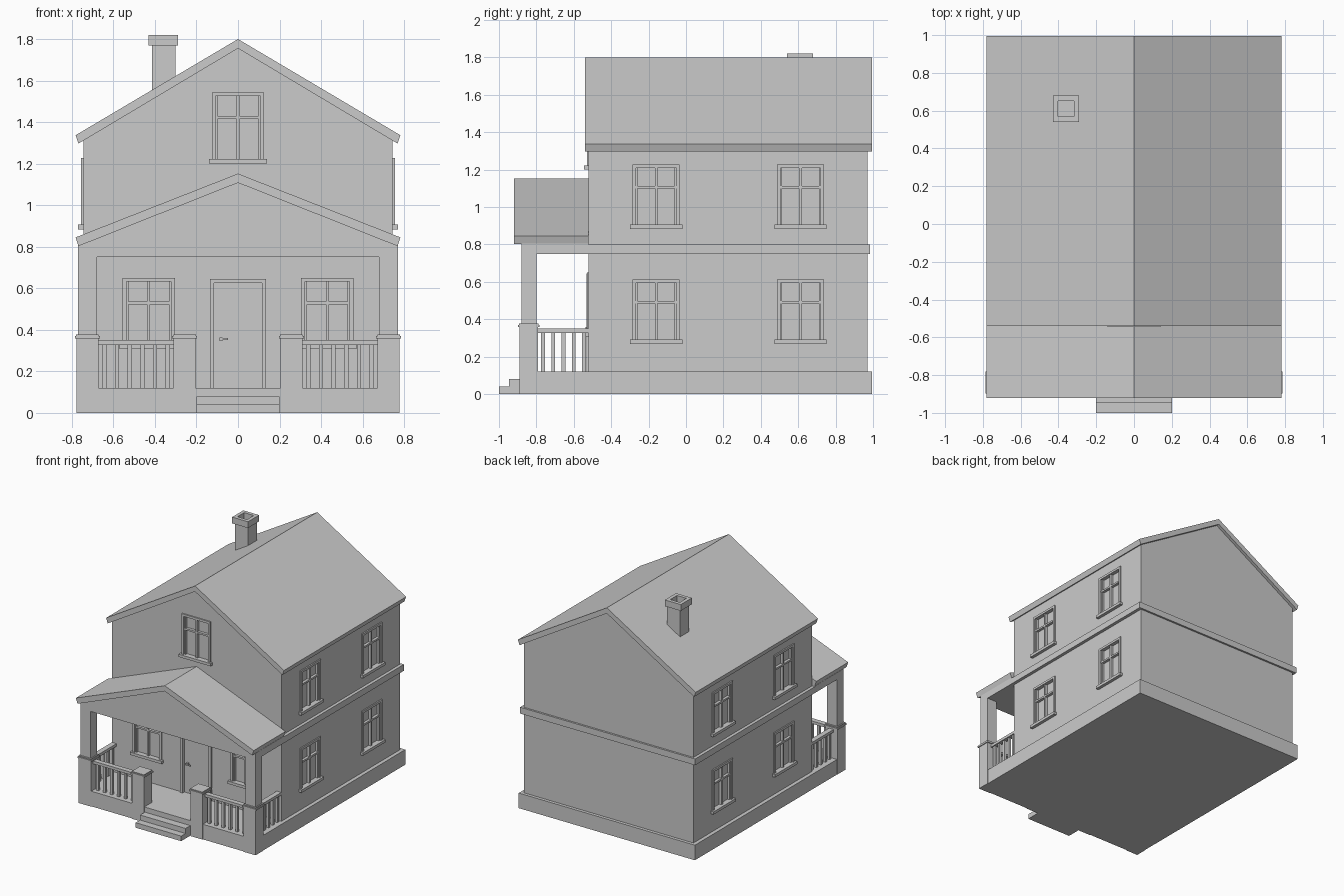
import bpy, bmesh
from math import pi
from mathutils import Matrix, Vector

if "Cube" in bpy.data.objects:
    bpy.data.objects.remove(bpy.data.objects["Cube"])

# One plain grey for the whole house
grey = bpy.data.materials.new("plain grey")
grey.use_nodes = True
COLOUR = (0.6, 0.6, 0.6, 1)
grey.diffuse_color = COLOUR
grey.node_tree.nodes["Principled BSDF"].inputs["Base Color"].default_value = COLOUR


def finish(name, bm, matrix=Matrix()):
    bmesh.ops.recalc_face_normals(bm, faces=bm.faces)
    mesh = bpy.data.meshes.new(name)
    bm.to_mesh(mesh)
    bm.free()
    mesh.transform(matrix)
    mesh.materials.append(grey)
    obj = bpy.data.objects.new(name, mesh)
    bpy.context.collection.objects.link(obj)
    return obj


def add_box(bm, x, y, z):
    """Add a box given (min, max) pairs."""
    size = Matrix.Diagonal((x[1] - x[0], y[1] - y[0], z[1] - z[0], 1))
    mid = Vector((sum(x) / 2, sum(y) / 2, sum(z) / 2))
    bmesh.ops.create_cube(bm, size=1, matrix=Matrix.Translation(mid) @ size)


def boxes(name, parts, matrix=Matrix()):
    bm = bmesh.new()
    for part in parts:
        add_box(bm, *part)
    return finish(name, bm, matrix)


def extrude_y(name, profile, y0, y1):
    """Extrude an x-z outline along y."""
    bm = bmesh.new()
    face = bm.faces.new([bm.verts.new((x, y0, z)) for x, z in profile])
    out = bmesh.ops.extrude_face_region(bm, geom=[face])
    verts = [v for v in out["geom"] if isinstance(v, bmesh.types.BMVert)]
    bmesh.ops.translate(bm, verts=verts, vec=(0, y1 - y0, 0))
    return finish(name, bm)


def cut(obj, cutters):
    for c in cutters:
        c.hide_render = True
        mod = obj.modifiers.new("cut", 'BOOLEAN')
        mod.operation, mod.solver, mod.object = 'DIFFERENCE', 'EXACT', c
    graph = bpy.context.evaluated_depsgraph_get()
    mesh = bpy.data.meshes.new_from_object(obj.evaluated_get(graph))
    obj.modifiers.clear()
    obj.data = mesh
    for c in cutters:
        bpy.data.objects.remove(c)


def span(mid, half):
    return (mid - half, mid + half)


WALL_X, WALL_FRONT, WALL_BACK = 0.745, -0.52, 0.97
BASE = 0.12

# Foundation and entrance steps
boxes("foundation", [((-0.775, 0.775), (-0.885, 0.995), (0, BASE))])
boxes("front_steps", [((-0.2, 0.2), (-1, -0.88), (0, 0.04)),
                      ((-0.2, 0.2), (-0.945, -0.88), (0.04, 0.08))])

# House walls with gabled top, and the band between floors
walls = extrude_y("house_walls", [(-WALL_X, BASE), (WALL_X, BASE), (WALL_X, 1.32),
                                  (0, 1.765), (-WALL_X, 1.32)], WALL_FRONT, WALL_BACK)
boxes("floor_band", [((-0.77, 0.77), (WALL_FRONT, 0.985), (0.75, 0.80))])


# Roofs: folded slabs with square-cut eaves
def roof(name, ridge, ridge_under, eave, eave_under, y0, y1):
    extrude_y(name, [(0, ridge), (0.782, eave), (0.768, eave_under), (0, ridge_under),
                     (-0.768, eave_under), (-0.782, eave)], y0, y1)


roof("main_roof", 1.80, 1.755, 1.337, 1.297, -0.54, 0.995)
roof("porch_roof", 1.152, 1.108, 0.845, 0.803, -0.92, WALL_FRONT)
extrude_y("porch_gable", [(-0.77, 0.75), (0.77, 0.75), (0.77, 0.805), (0, 1.112),
                          (-0.77, 0.805)], -0.88, WALL_FRONT)

# Chimney with a hollow cap
chimney = boxes("chimney", [((-0.415, -0.30), (0.553, 0.667), (1.4, 1.78))])
cap = boxes("chimney_cap", [((-0.43, -0.29), (0.54, 0.68), (1.77, 1.82))])
for part in (chimney, cap):
    cut(part, [boxes("flue", [((-0.402, -0.318), (0.568, 0.652), (1.7, 1.9))])])


# Windows: local x runs along the wall, local -y points outwards
recesses = []


def window(name, matrix):
    half, height, rim, out, depth = 0.126, 0.325, 0.018, 0.01, 0.02
    hole = half - rim
    parts = [(span(s * (half - rim / 2), rim / 2), (-out, 0), (0, height)) for s in (-1, 1)]
    parts += [((-hole, hole), (-out, 0), (height - rim, height)),
              ((-half - 0.014, half + 0.014), (-0.025, 0), (-0.018, 0.004)),
              (span(0, 0.007), (-0.002, depth), (0, height - rim)),
              ((-hole, hole), (-0.002, depth), span(0.205, 0.007))]
    # Slim sash inside the frame
    parts += [(span(s * (hole - 0.005), 0.005), (0.002, depth), (0, height - rim))
              for s in (-1, 1)]
    boxes(name, parts, matrix)
    recesses.append(boxes("recess", [((-hole, hole), (-0.05, depth), (0.002, height - rim))],
                          matrix))


for side, label in ((1, "left"), (-1, "right")):
    turn = Matrix.Rotation(side * pi / 2, 4, 'Z')
    for z, floor in ((0.287, "lower"), (0.902, "upper")):
        for y, place in ((-0.16, "front"), (0.612, "rear")):
            window(f"{label}_{floor}_{place}_window",
                   Matrix.Translation((side * WALL_X, y, z)) @ turn)
    window(f"porch_{label}_window", Matrix.Translation((side * 0.43, WALL_FRONT, 0.325)))
window("gable_window", Matrix.Translation((0, WALL_FRONT, 1.218)))

# Door frame, recessed door and handle
frame_y = (WALL_FRONT - 0.013, WALL_FRONT)
boxes("door_frame", [(span(s * 0.125, 0.01), frame_y, (BASE, 0.645)) for s in (-1, 1)]
      + [((-0.115, 0.115), frame_y, (0.625, 0.645))])
recesses.append(boxes("recess", [((-0.115, 0.115), (-0.6, -0.51), (0.1, 0.625))]))
boxes("door_handle", [((-0.09, -0.075), (-0.53, -0.51), span(0.355, 0.008)),
                      ((-0.09, -0.048), (-0.537, -0.528), span(0.355, 0.005))])
cut(walls, recesses)

# Porch pedestals, posts and railings, mirrored left and right
for s, label in ((1, "left"), (-1, "right")):
    for x, y, place, foot in ((0.725, -0.84, "outer", 0), (0.257, -0.84, "inner", 0.0)):
        boxes(f"{label}_{place}_pedestal",
              [(span(s * x, 0.053), span(y, 0.05), (foot, 0.36)),
               (span(s * x, 0.060), span(y, 0.058), (0.358, 0.370)),
               (span(s * x, 0.054), span(y, 0.052), (0.370, 0.378))])
    boxes(f"{label}_porch_post", [(span(s * 0.725, 0.045), span(-0.84, 0.04), (0.37, 0.76))])
    front = [(span(s * 0.49, 0.185), span(-0.84, 0.02), (0.328, 0.35))]
    front += [(span(s * (0.338 + 0.061 * i), 0.010), span(-0.84, 0.010), (BASE, 0.33))
              for i in range(6)]
    boxes(f"{label}_front_railing", front)
    sides = [(span(s * 0.725, 0.02), (-0.80, WALL_FRONT), (0.328, 0.35))]
    sides += [(span(s * 0.725, 0.010), span(-0.765 + 0.055 * i, 0.010), (BASE, 0.33))
              for i in range(5)]
    boxes(f"{label}_side_railing", sides)
